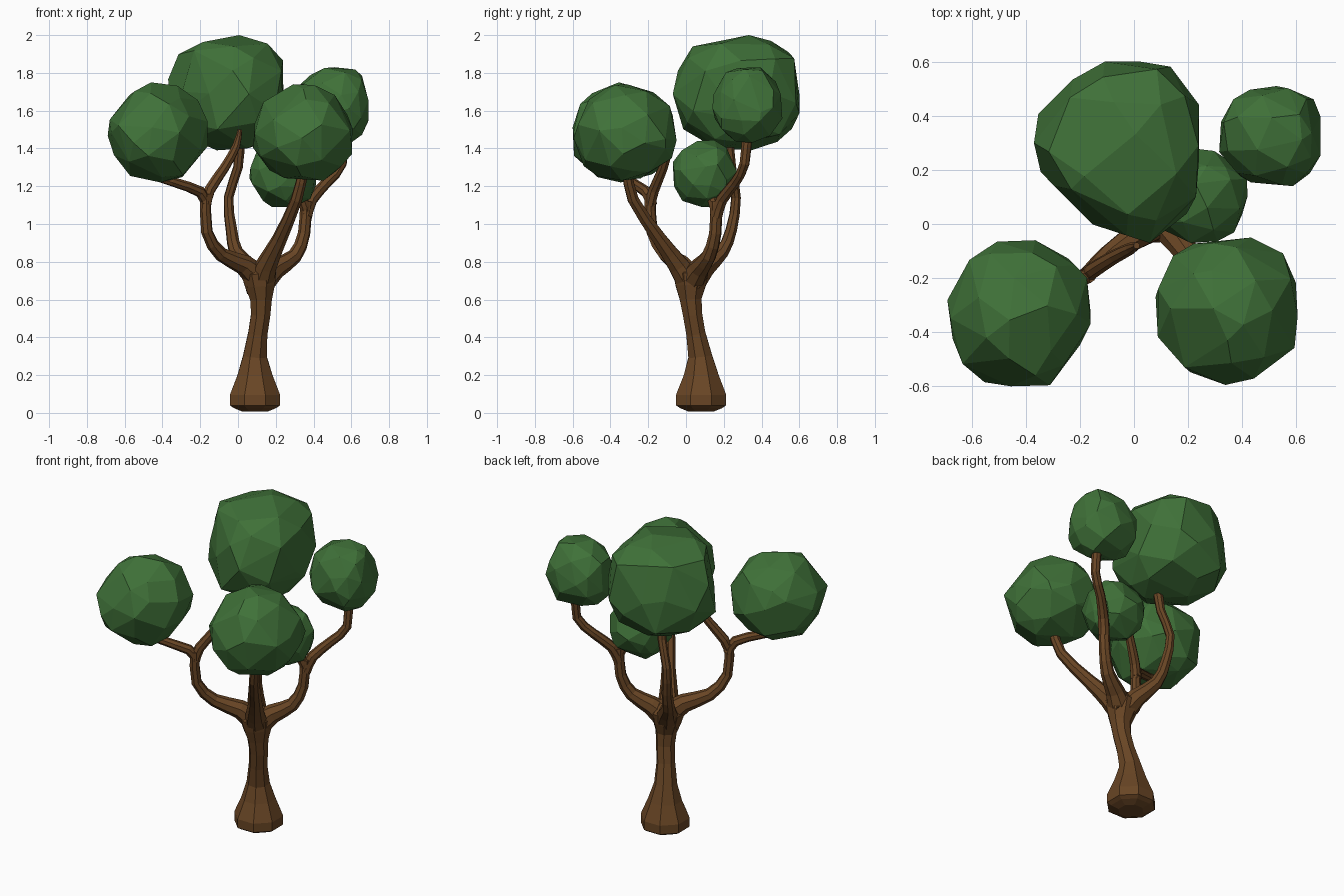
import bpy, bmesh, math, random
from mathutils import Vector, Euler

if "Cube" in bpy.data.objects:
    bpy.data.objects.remove(bpy.data.objects["Cube"])

random.seed(4)


def material(name, color):
    m = bpy.data.materials.new(name)
    m.diffuse_color = color
    m.use_nodes = True
    m.node_tree.nodes["Principled BSDF"].inputs["Base Color"].default_value = m.diffuse_color
    return m


BARK = material("bark", (0.14, 0.06, 0.018, 1))
LEAF = material("leaf", (0.05, 0.165, 0.04, 1))


def finish(bm, name, mat):
    bmesh.ops.recalc_face_normals(bm, faces=bm.faces)
    me = bpy.data.meshes.new(name)
    bm.to_mesh(me)
    bm.free()
    me.materials.append(mat)
    ob = bpy.data.objects.new(name, me)
    bpy.context.collection.objects.link(ob)
    return ob


def smooth_path(pts):
    # Catmull-Rom through (x, y, z, radius) points, one extra point per span
    p = [Vector(q) for q in pts]
    out = []
    for i in range(len(p) - 1):
        a, b = p[max(i - 1, 0)], p[i]
        c, d = p[i + 1], p[min(i + 2, len(p) - 1)]
        out += [b, (b + c) * 0.5625 - (a + d) * 0.0625]
    return out + [p[-1]]


def limb(name, pts, sides=8, smooth=True):
    path = smooth_path(pts) if smooth else [Vector(q) for q in pts]
    pos = [q.to_3d() for q in path]
    bm = bmesh.new()
    rings = []
    u = Vector((1, 0, 0))
    for i, c in enumerate(pos):
        t = (pos[min(i + 1, len(pos) - 1)] - pos[max(i - 1, 0)]).normalized()
        u = (u - t * u.dot(t)).normalized()
        v = t.cross(u)
        ring = []
        for k in range(sides):
            a = math.tau * (k + 0.5) / sides
            ring.append(bm.verts.new(c + (u * math.cos(a) + v * math.sin(a)) * path[i][3]))
        rings.append(ring)
    for r, s in zip(rings, rings[1:]):
        for k in range(sides):
            j = (k + 1) % sides
            bm.faces.new((r[k], r[j], s[j], s[k]))
    bm.faces.new(rings[0])
    bm.faces.new(rings[-1])
    return finish(bm, name, BARK)


def foliage(name, lo, hi, bulk=(0, 0, 0), cuts=()):
    # Jittered faceted ball fitted to its box; bulk squares off the high sides,
    # cuts (nx, ny, limit) flatten upright corners where nx*x + ny*y < limit
    bm = bmesh.new()
    bmesh.ops.create_icosphere(bm, subdivisions=2, radius=1)
    rot = Euler([random.uniform(0, 6) for _ in range(3)]).to_matrix()
    pts = []
    for v in bm.verts:
        j = Vector([random.uniform(-0.17, 0.17) for _ in range(3)])
        pts.append(rot @ (v.co + j).normalized() * random.uniform(0.98, 1.06))
    bm.clear()
    mn = [min(p[i] for p in pts) for i in range(3)]
    mx = [max(p[i] for p in pts) for i in range(3)]
    for p in pts:
        q = Vector([min(hi[i], lo[i] + (p[i] - mn[i]) / (mx[i] - mn[i])
                        * (hi[i] + bulk[i] - lo[i])) for i in range(3)])
        for nx, ny, limit in cuts:
            n = Vector((nx, ny, 0))
            q += n * max(0, limit - q.dot(n)) / n.length_squared
        bm.verts.new(q)
    bmesh.ops.convex_hull(bm, input=bm.verts)
    bmesh.ops.dissolve_limit(bm, angle_limit=math.radians(7), verts=bm.verts, edges=bm.edges)
    return finish(bm, name, LEAF)


# Trunk with flared foot
limb("trunk", [
    (.09, .08, .008, .075), (.09, .08, .025, .12), (.09, .08, .04, .144), (.09, .08, .095, .144),
    (.09, .08, .2, .1), (.09, .075, .3, .068), (.105, .052, .42, .055), (.12, .035, .52, .055),
    (.122, .025, .6, .062), (.117, .025, .67, .085), (.11, .025, .735, .1), (.11, .025, .795, .05)],
    smooth=False)

# Main branches
limb("left_branch", [
    (.12, .03, .70, .075), (.03, -.03, .785, .055), (-.09, -.11, .84, .038),
    (-.165, -.18, .96, .031), (-.17, -.19, 1.16, .03)])
limb("right_branch", [
    (.11, .02, .68, .078), (.2, .07, .765, .056), (.3, .12, .83, .04),
    (.35, .155, .95, .033), (.36, .16, 1.12, .032)])
limb("front_branch", [
    (.115, .04, .66, .078), (.15, -.04, .78, .058), (.22, -.14, .92, .04),
    (.31, -.28, 1.13, .031), (.345, -.31, 1.28, .028)])
limb("back_branch", [
    (.115, .02, .67, .078), (.06, .1, .765, .055), (-.01, .19, .85, .038),
    (-.035, .24, .97, .031), (-.05, .265, 1.14, .026), (0, .24, 1.3, .026), (.01, .22, 1.47, .03)])

# Forked twigs carrying the foliage
limb("left_outer_twig", [
    (-.17, -.18, 1.1, .03), (-.2, -.21, 1.17, .03), (-.35, -.29, 1.225, .025), (-.58, -.32, 1.3, .025)])
limb("left_inner_twig", [
    (-.17, -.19, 1.1, .03), (-.15, -.17, 1.18, .03), (-.07, -.12, 1.3, .026),
    (-.01, -.09, 1.41, .022), (.01, -.08, 1.5, .012)])
limb("right_outer_twig", [
    (.36, .16, 1.04, .034), (.39, .19, 1.13, .032), (.47, .26, 1.22, .028),
    (.55, .31, 1.32, .027), (.545, .325, 1.5, .028)])
limb("right_inner_twig", [
    (.36, .16, 1.07, .03), (.34, .14, 1.13, .028), (.28, .12, 1.22, .022)])

# Foliage clumps
foliage("left_foliage", (-.69, -.6, 1.22), (-.16, -.06, 1.75), (.012, 0, 0))
foliage("top_foliage", (-.37, -.07, 1.39), (.24, .6, 2.0), (.06, .05, 0),
        [(1, 1, -.155), (1, -1, -.76)])
foliage("right_foliage", (.08, -.595, 1.23), (.605, -.05, 1.74), (.025, 0, 0))
foliage("back_right_foliage", (.315, .14, 1.43), (.69, .51, 1.83), (.03, 0, 0), [(1, 1, .57)])
foliage("small_foliage", (.06, -.07, 1.09), (.42, .28, 1.445))
